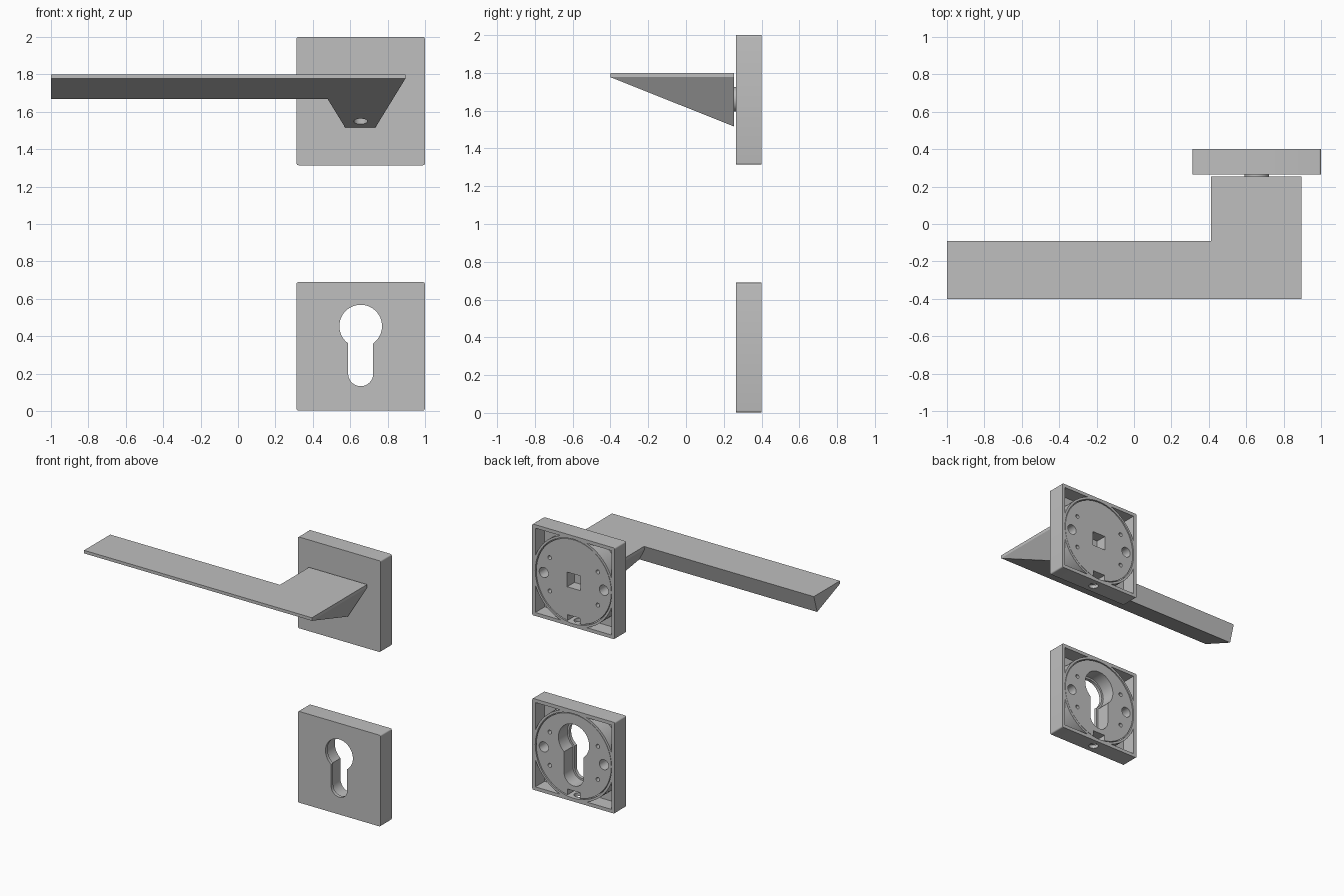
import bpy, bmesh
from math import sin, cos, pi, acos, radians
from mathutils import Vector

default = bpy.data.objects.get("Cube")
if default:
    bpy.data.objects.remove(default, do_unlink=True)

metal = bpy.data.materials.new("satin_grey")
metal.use_nodes = True
GREY = (0.52, 0.52, 0.52, 1)
metal.diffuse_color = GREY
metal.node_tree.nodes["Principled BSDF"].inputs["Base Color"].default_value = GREY


def finish(name, bm):
    bmesh.ops.recalc_face_normals(bm, faces=bm.faces[:])
    mesh = bpy.data.meshes.new(name)
    bm.to_mesh(mesh)
    bm.free()
    mesh.materials.append(metal)
    obj = bpy.data.objects.new(name, mesh)
    bpy.context.collection.objects.link(obj)
    return obj


def prism(name, outline, start, end, upright=False):
    """Extrude a 2D outline along y, or along z when upright."""
    bm = bmesh.new()
    place = (lambda a, b, t: (a, b, t)) if upright else (lambda a, b, t: (a, t, b))
    face = bm.faces.new([bm.verts.new(place(a, b, start)) for a, b in outline])
    new = bmesh.ops.extrude_face_region(bm, geom=[face])["geom"]
    shift = Vector(place(0, 0, end - start))
    bmesh.ops.translate(bm, vec=shift, verts=[v for v in new if isinstance(v, bmesh.types.BMVert)])
    return finish(name, bm)


def hull(name, points):
    bm = bmesh.new()
    for p in points:
        bm.verts.new(p)
    bmesh.ops.convex_hull(bm, input=bm.verts[:])
    bmesh.ops.dissolve_limit(bm, angle_limit=0.01, verts=bm.verts[:], edges=bm.edges[:])
    return finish(name, bm)


def combine(obj, tool, mode="DIFFERENCE"):
    mod = obj.modifiers.new("combine", "BOOLEAN")
    mod.operation, mod.solver, mod.object = mode, "EXACT", tool
    bpy.context.view_layer.objects.active = obj
    bpy.ops.object.modifier_apply(modifier=mod.name)
    bpy.data.objects.remove(tool, do_unlink=True)


def arc(x, z, r, a0, a1, n):
    return [(x + r * cos(a0 + (a1 - a0) * i / n), z + r * sin(a0 + (a1 - a0) * i / n))
            for i in range(n + 1)]


def circle(x, z, r, n=64):
    return arc(x, z, r, 0, 2 * pi, n)[:-1]


def rect(x, z, w, h):
    return [(x - w, z - h), (x + w, z - h), (x + w, z + h), (x - w, z + h)]


def rounded_square(x, z, half, r):
    pts = []
    for k, (sx, sz) in enumerate([(1, 1), (-1, 1), (-1, -1), (1, -1)]):
        pts += arc(x + sx * (half - r), z + sz * (half - r), r, k * pi / 2, (k + 1) * pi / 2, 4)
    return pts


def keyhole(x, z, grow):
    r, w = 0.114 + grow, 0.067 + grow
    a = acos(w / r)
    return arc(x, z + 0.108, r, -a, pi + a, 48) + arc(x, z - 0.146, w, pi, 2 * pi, 24)


CX = 0.656             # shared centre line of plates and neck
FRONT, FLOOR, BACK = 0.265, 0.29, 0.40


def rosette(label, z, has_keyhole):
    # Hollow square cover with corner pockets and a round bore
    cover = prism(label + "_cover", rounded_square(CX, z, 0.343, 0.01), FRONT, BACK)
    pockets = prism("pockets", rect(CX, z, 0.317, 0.317), FLOOR, 0.45)
    combine(pockets, prism("core", circle(CX, z, 0.335), 0.2, 0.5))
    combine(cover, pockets)
    combine(cover, prism("bore", circle(CX, z, 0.318), FLOOR, 0.45))

    # Round mounting disc set into the bore
    disc = prism(label + "_mounting_disc", circle(CX, z, 0.312), FLOOR, 0.396)
    for side in (-1, 1):
        combine(disc, prism("fixing", circle(CX + side * 0.25, z, 0.038, 32), 0.31, 0.45))
        for level in (-1, 1):
            combine(disc, prism("pin", circle(CX + side * 0.2, z + level * 0.125, 0.015, 20), 0.34, 0.45))

    # Grub screw access through the lower edge
    combine(disc, prism("notch", rect(CX, z - 0.3, 0.052, 0.036), 0.31, 0.45))
    combine(cover, prism("screw", circle(CX, 0.335, 0.034, 32), z - 0.36, z - 0.3, True))

    # Cylinder opening or square spindle socket
    if has_keyhole:
        combine(cover, prism("opening", keyhole(CX, z, 0), 0.2, 0.5))
        combine(disc, prism("opening", keyhole(CX, z, 0.014), 0.2, 0.5))
    else:
        combine(disc, prism("socket", rect(CX, z, 0.055, 0.055), 0.31, 0.45))


rosette("upper", 1.657, False)
rosette("lower", 0.346, True)

# Lever handle: tapered neck joined to a long wedge grip
TOP, LIP, NOSE, REAR = 1.8, 1.777, -0.4, 0.255
SLOPE = (LIP - 1.516) / (REAR - NOSE)
neck_points = [(x, y, z) for x in (0.412, 0.895) for y in (NOSE, REAR) for z in (TOP, LIP)]
neck_points += [(x, REAR, 1.516) for x in (0.573, 0.735)]
handle = hull("lever_handle", neck_points)
section = [(NOSE, TOP), (NOSE, LIP), (-0.13, LIP + SLOPE * (NOSE + 0.13)), (-0.09, TOP)]
combine(handle, hull("grip", [(x, y, z) for x in (-1, 0.6) for y, z in section]), "UNION")
combine(handle, prism("handle_screw", circle(CX, 0.173, 0.037, 32), 1.4, 1.62, True))

# Round collar between handle and upper plate
prism("collar", circle(CX, 1.66, 0.065, 48), 0.25, 0.27)

# Smooth the round walls, keep hard edges crisp
for obj in bpy.context.view_layer.objects:
    obj.select_set(obj.type == "MESH" and metal.name in obj.data.materials)
bpy.context.view_layer.objects.active = handle
bpy.ops.object.shade_smooth_by_angle(angle=radians(30))
